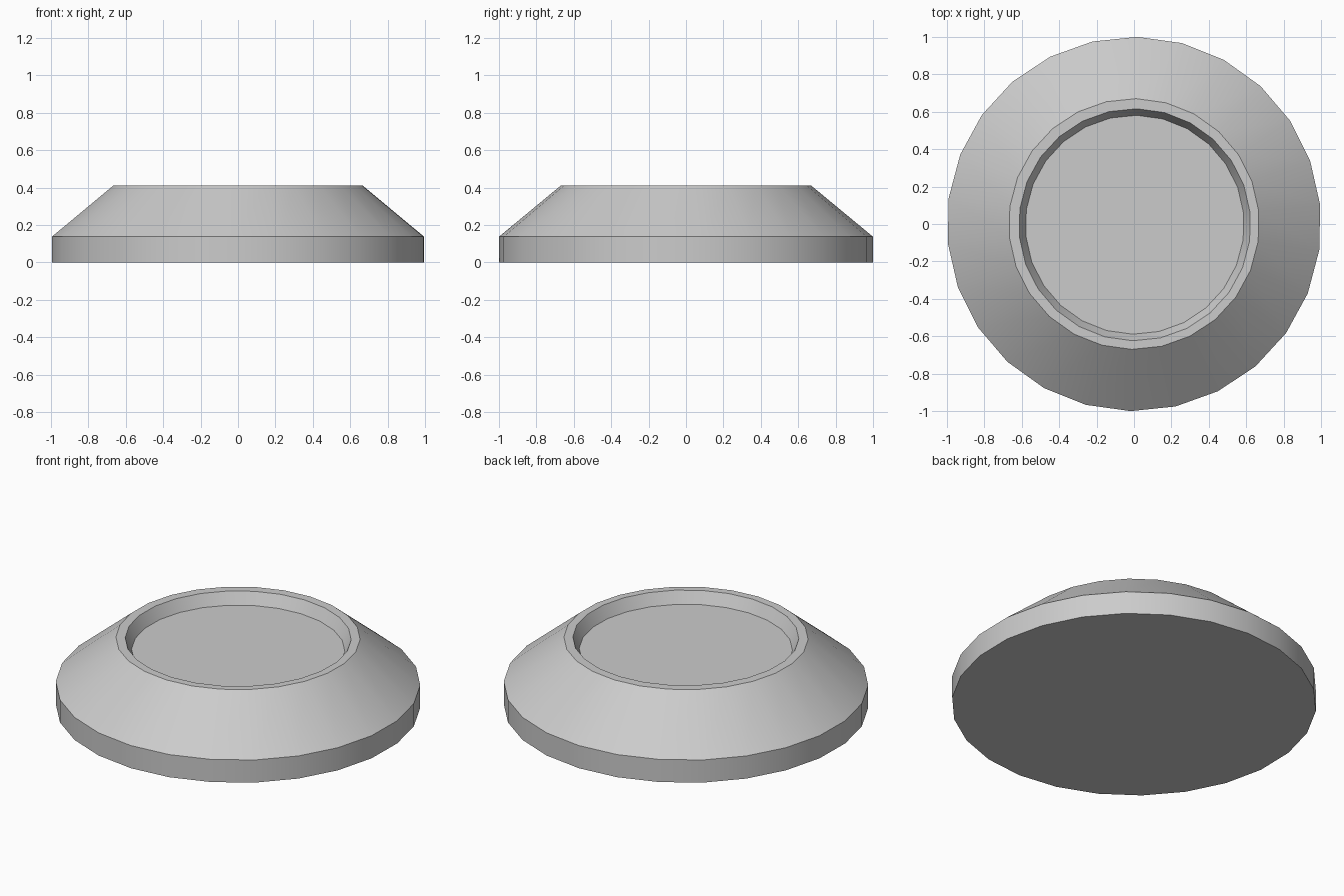
import bpy, bmesh, math

if "Cube" in bpy.data.objects:
    bpy.data.objects.remove(bpy.data.objects["Cube"])

SIDES = 26
START = math.radians(5.9)

# Profile of the round base from underside to recessed floor: radius, height, centre offset
PROFILE = [
    (1.0, 0.0, 0.0),        # underside edge
    (1.0, 0.137, 0.0),      # top of the vertical band
    (0.67, 0.41, 0.0),      # outer rim of the slope
    (0.62, 0.41, 0.004),    # inner rim
    (0.585, 0.34, 0.004),   # recessed floor
]

bm = bmesh.new()
rings = []
for radius, z, off in PROFILE:
    ring = []
    for i in range(SIDES):
        a = START + 2 * math.pi * i / SIDES
        ring.append(bm.verts.new((radius * math.cos(a) + off,
                                  radius * math.sin(a) - off, z)))
    rings.append(ring)

# Walls between neighbouring rings
for low, high in zip(rings, rings[1:]):
    for i in range(SIDES):
        j = (i + 1) % SIDES
        bm.faces.new((low[i], low[j], high[j], high[i]))

# Flat underside and recessed floor
bm.faces.new(list(reversed(rings[0])))
bm.faces.new(rings[-1])

mesh = bpy.data.meshes.new("round_base")
bm.to_mesh(mesh)
bm.free()
base = bpy.data.objects.new("round_base", mesh)
bpy.context.collection.objects.link(base)

# Smooth around the walls, sharp at the ring edges
bpy.context.view_layer.objects.active = base
base.select_set(True)
bpy.ops.object.shade_smooth_by_angle(angle=math.radians(30))
